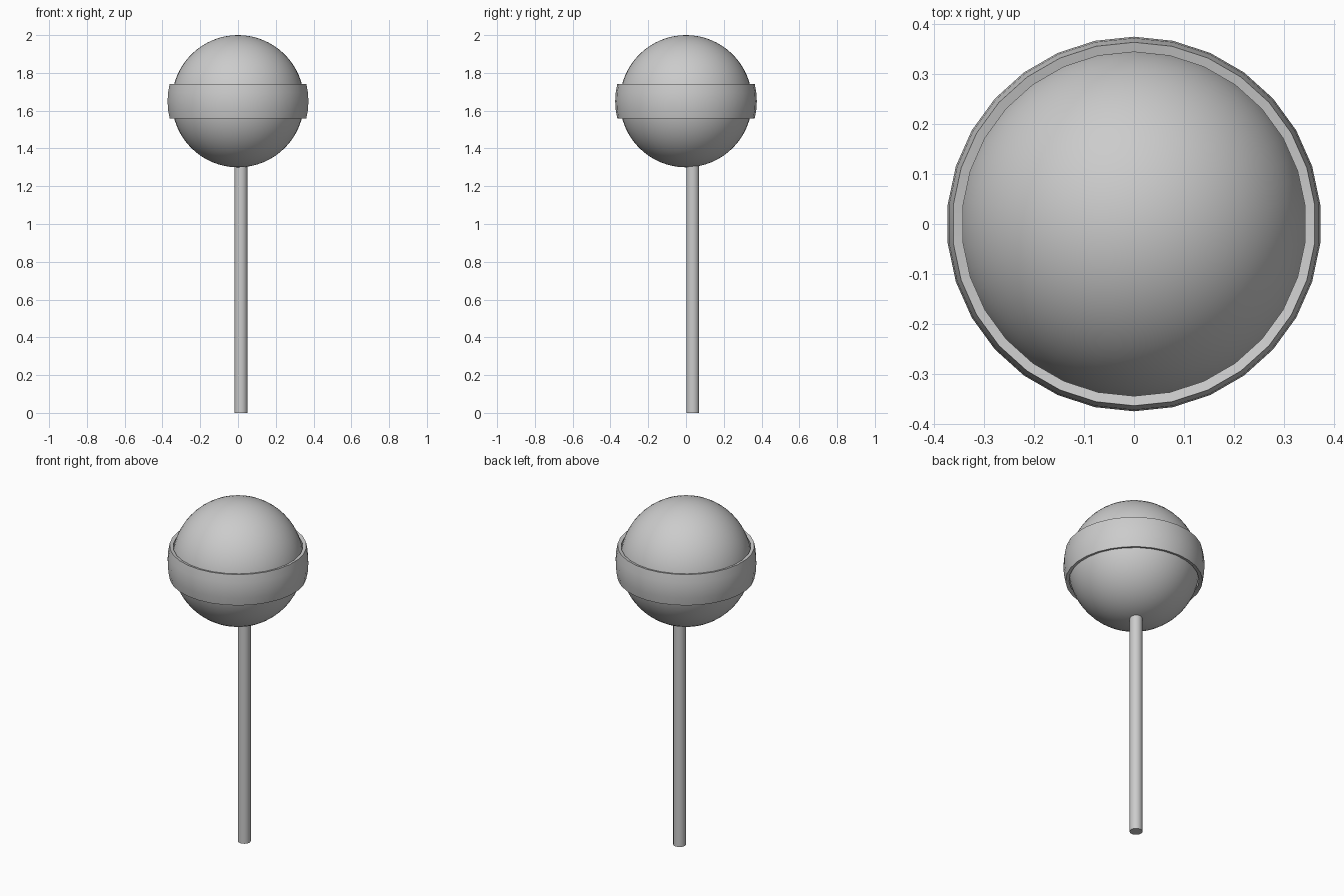
import bpy, bmesh
from math import sin, cos, pi, radians

if "Cube" in bpy.data.objects:
    bpy.data.objects.remove(bpy.data.objects["Cube"])

CENTRE_Z = 1.65
SEGMENTS = 30


def smooth(ob, angle=30):
    bpy.ops.object.select_all(action='DESELECT')
    ob.select_set(True)
    bpy.context.view_layer.objects.active = ob
    bpy.ops.object.shade_smooth_by_angle(angle=radians(angle))


# Round candy ball
bpy.ops.mesh.primitive_uv_sphere_add(segments=48, ring_count=32, radius=0.35,
                                     location=(0, 0, CENTRE_Z))
ball = bpy.context.object
ball.name = "candy_ball"
smooth(ball)

# Raised band: a closed shell profile swept around the ball
lats = [radians(a) for a in (-14, -7, 0, 7, 14)]
profile = [(0.375 * cos(a), 0.375 * sin(a)) for a in lats]
profile += [(0.355 * cos(a), 0.355 * sin(a)) for a in reversed(lats)]
bm = bmesh.new()
loops = []
for i in range(SEGMENTS):
    t = pi / 2 + 2 * pi * i / SEGMENTS
    loops.append([bm.verts.new((r * cos(t), r * sin(t), z)) for r, z in profile])
n = len(profile)
for i in range(SEGMENTS):
    a, b = loops[i], loops[(i + 1) % SEGMENTS]
    for j in range(n):
        k = (j + 1) % n
        bm.faces.new((a[j], b[j], b[k], a[k]))
bmesh.ops.recalc_face_normals(bm, faces=bm.faces)
mesh = bpy.data.meshes.new("candy_band")
bm.to_mesh(mesh)
bm.free()
band = bpy.data.objects.new("candy_band", mesh)
band.location.z = CENTRE_Z
bpy.context.collection.objects.link(band)
smooth(band)

# Stick, slightly off centre, ending inside the ball
STICK_TOP = 1.40
bpy.ops.mesh.primitive_cylinder_add(vertices=32, radius=0.034, depth=STICK_TOP,
                                    location=(0.016, 0.036, STICK_TOP / 2))
stick = bpy.context.object
stick.name = "stick"
smooth(stick)
